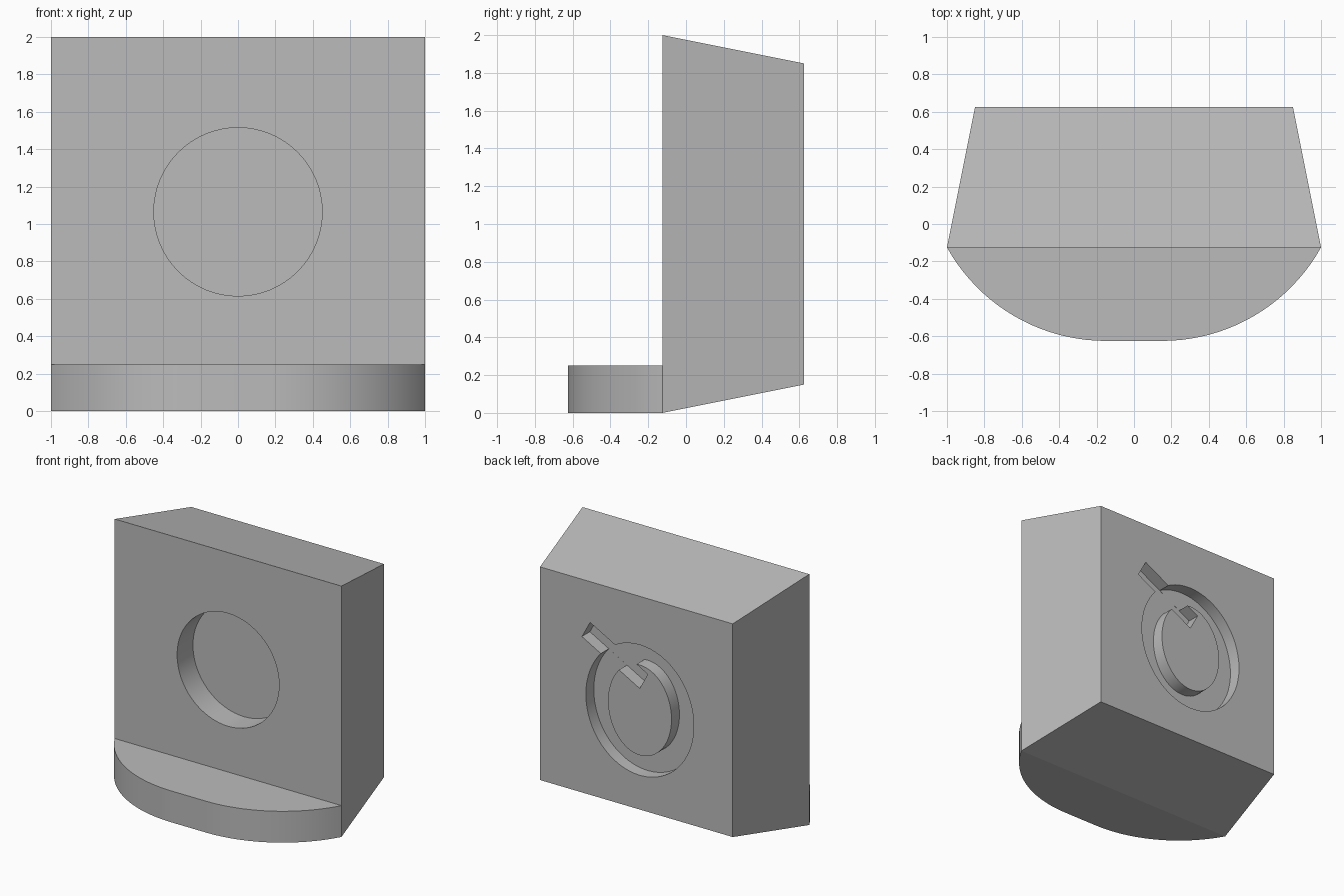
import bpy, bmesh, math
from mathutils import Vector

default = bpy.data.objects.get("Cube")
if default:
    bpy.data.objects.remove(default, do_unlink=True)

grey = bpy.data.materials.new("light_grey")
grey.use_nodes = True
grey.diffuse_color = (0.5, 0.5, 0.5, 1)
grey.node_tree.nodes["Principled BSDF"].inputs["Base Color"].default_value = (0.5, 0.5, 0.5, 1)

FRONT, BACK = -0.125, 0.625


def finish(name, bm):
    bmesh.ops.recalc_face_normals(bm, faces=bm.faces)
    mesh = bpy.data.meshes.new(name)
    bm.to_mesh(mesh)
    bm.free()
    mesh.materials.append(grey)
    obj = bpy.data.objects.new(name, mesh)
    bpy.context.collection.objects.link(obj)
    return obj


def select(obj):
    bpy.ops.object.select_all(action='DESELECT')
    obj.select_set(True)
    bpy.context.view_layer.objects.active = obj


def prism(name, outline, offset):
    """Extrude a closed outline along an offset."""
    bm = bmesh.new()
    face = bm.faces.new([bm.verts.new(p) for p in outline])
    result = bmesh.ops.extrude_face_region(bm, geom=[face])
    moved = [v for v in result["geom"] if isinstance(v, bmesh.types.BMVert)]
    bmesh.ops.translate(bm, verts=moved, vec=offset)
    return finish(name, bm)


def ellipse(cx, cz, rx, rz, y, n=64):
    turns = [math.tau * i / n for i in range(n)]
    return [Vector((cx + rx * math.cos(a), y, cz + rz * math.sin(a))) for a in turns]


def carve(target, cutter):
    cutter.hide_render = True
    mod = target.modifiers.new("carve", 'BOOLEAN')
    mod.operation = 'DIFFERENCE'
    mod.solver = 'EXACT'
    mod.object = cutter
    select(target)
    bpy.ops.object.modifier_apply(modifier=mod.name)
    bpy.data.objects.remove(cutter, do_unlink=True)


# Main block, tapering evenly towards the back
bm = bmesh.new()
rings = []
for y, half in ((FRONT, 1.0), (BACK, 0.85)):
    rings.append([bm.verts.new((sx * half, y, 1 + sz * half))
                  for sx, sz in ((-1, -1), (1, -1), (1, 1), (-1, 1))])
for ring in rings:
    bm.faces.new(ring)
for i in range(4):
    j = (i + 1) % 4
    bm.faces.new((rings[0][i], rings[0][j], rings[1][j], rings[1][i]))
block = finish("block", bm)

# Round pocket in the front
carve(block, prism("pocket_cutter", ellipse(0, 1.065, 0.45, 0.45, FRONT - 0.1), (0, 0.3, 0)))

# Oval groove in the back, leaving a flush island
bm = bmesh.new()
loops = [[bm.verts.new(p) for p in ellipse(-0.03, 0.943, rx, rz, y)]
         for rx, rz, y in ((0.476, 0.52, BACK - 0.1), (0.476, 0.52, BACK + 0.1),
                           (0.28, 0.36, BACK + 0.1), (0.28, 0.36, BACK - 0.1))]
for k in range(4):
    a, b = loops[k], loops[(k + 1) % 4]
    for i in range(len(a)):
        j = (i + 1) % len(a)
        bm.faces.new((a[i], a[j], b[j], b[i]))
carve(block, finish("groove_cutter", bm))

# Diagonal slot crossing the groove
along = Vector((math.cos(math.radians(28.6)), 0, math.sin(math.radians(28.6))))
across = Vector((-along.z, 0, along.x))
middle = Vector((0.19, BACK - 0.1005, 1.32))
corners = [middle + along * 0.29 * s + across * 0.075 * t
           for s, t in ((-1, -1), (1, -1), (1, 1), (-1, 1))]
carve(block, prism("slot_cutter", corners, (0, 0.2, 0)))

# Low front shelf: short flat nose with an arc on each side
radius, steps = 0.9725, 20
sweep = math.asin(0.85 / radius)
side = [(0.15 + radius * math.sin(sweep * i / steps),
         -0.625 + radius * (1 - math.cos(sweep * i / steps))) for i in range(steps + 1)]
side[-1] = (1.0, FRONT)
outline = [(-x, y, 0) for x, y in reversed(side)] + [(x, y, 0) for x, y in side]
shelf = prism("front_shelf", outline, (0, 0, 0.25))

for obj in (block, shelf):
    select(obj)
    bpy.ops.object.shade_smooth_by_angle(angle=math.radians(25))
